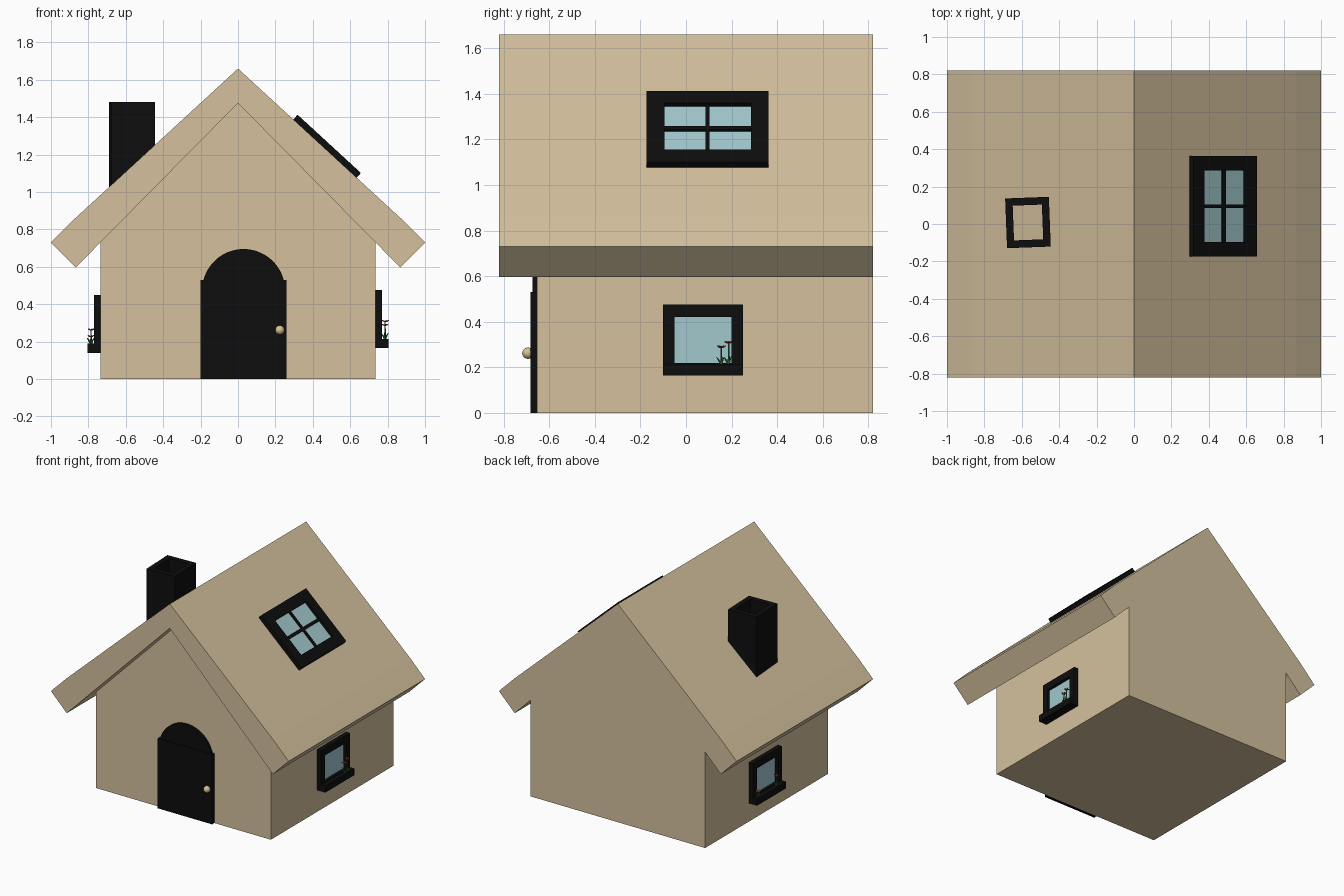
import bpy, bmesh, math
from mathutils import Matrix, Vector

if "Cube" in bpy.data.objects:
    bpy.data.objects.remove(bpy.data.objects["Cube"])


def material(name, rgb):
    m = bpy.data.materials.new(name)
    m.diffuse_color = (*rgb, 1)
    m.use_nodes = True
    m.node_tree.nodes["Principled BSDF"].inputs["Base Color"].default_value = m.diffuse_color
    return m


TAN = material("tan", (0.66, 0.53, 0.34))
BLACK = material("black", (0.004, 0.004, 0.004))
GLASS = material("glass", (0.36, 0.58, 0.61))
GREEN = material("green", (0.03, 0.2, 0.05))
RED = material("red", (0.4, 0.05, 0.05))
ORANGE = material("orange", (0.6, 0.15, 0.04))
KNOB = material("knob", (0.66, 0.53, 0.3))


def finish(name, bm, mat, matrix=Matrix()):
    bmesh.ops.recalc_face_normals(bm, faces=bm.faces)
    me = bpy.data.meshes.new(name)
    bm.to_mesh(me)
    bm.free()
    me.materials.append(mat)
    ob = bpy.data.objects.new(name, me)
    ob.matrix_world = matrix
    bpy.context.collection.objects.link(ob)
    return ob


def boxes(name, spans, mat, matrix=Matrix()):
    """One object from several boxes given as (low corner, high corner)."""
    bm = bmesh.new()
    for lo, hi in spans:
        lo, hi = Vector(lo), Vector(hi)
        bmesh.ops.create_cube(bm, size=1, matrix=Matrix.Translation((lo + hi) / 2)
                              @ Matrix.Diagonal((*(hi - lo), 1)))
    return finish(name, bm, mat, matrix)


def extrude_y(name, profile, y0, y1, mat):
    """Extrude an (x, z) outline along y."""
    bm = bmesh.new()
    face = bm.faces.new([bm.verts.new((x, y0, z)) for x, z in profile])
    ext = bmesh.ops.extrude_face_region(bm, geom=[face])["geom"]
    bmesh.ops.translate(bm, vec=(0, y1 - y0, 0),
                        verts=[v for v in ext if isinstance(v, bmesh.types.BMVert)])
    return finish(name, bm, mat)


def axes(u, v, n, origin):
    return Matrix.Translation(origin) @ Matrix((u, v, n)).transposed().to_4x4()


def frame(w, h, iw, ih, depth):
    """Four bars around an opening, centred; w, h, iw, ih are half sizes."""
    return [((-w, ih, 0), (w, h, depth)), ((-w, -h, 0), (w, -ih, depth)),
            ((-w, -ih, 0), (-iw, ih, depth)), ((iw, -ih, 0), (w, ih, depth))]


def flower(name, base, height, mat):
    bm = bmesh.new()
    bmesh.ops.create_cone(bm, cap_ends=True, segments=6, radius1=0.004, radius2=0.003,
                          depth=height, matrix=Matrix.Translation((0, 0, height / 2)))
    for a in (0.6, 2.9, 4.8):
        bmesh.ops.create_cone(bm, cap_ends=True, segments=4, radius1=0.006, radius2=0.001, depth=0.035,
                              matrix=Matrix.Rotation(a, 4, 'Z') @ Matrix.Rotation(0.6, 4, 'Y')
                              @ Matrix.Translation((0, 0, 0.02)))
    finish(name + "_stem", bm, GREEN, Matrix.Translation(base))
    bm = bmesh.new()
    for i in range(5):
        bmesh.ops.create_icosphere(bm, subdivisions=1, radius=1,
                                   matrix=Matrix.Rotation(i * math.tau / 5, 4, 'Z')
                                   @ Matrix.Translation((0.011, 0, height))
                                   @ Matrix.Rotation(-0.4, 4, 'Y')
                                   @ Matrix.Diagonal((0.011, 0.006, 0.004, 1)))
    finish(name + "_petals", bm, mat, Matrix.Translation(base))


# House body and roof
half = [(0.735, 0), (0.735, 0.737)]
extrude_y("walls", half + [(0, 1.475)] + [(-x, z) for x, z in reversed(half)], -0.655, 0.82, TAN)
eave = [(0.87, 0.86), (1.0, 0.73), (0.867, 0.597)]
extrude_y("roof", [(0, 1.66)] + eave + [(0, 1.475)] + [(-x, z) for x, z in reversed(eave)],
          -0.82, 0.82, TAN)

# Door with round top and knob
boxes("door", [((-0.2, -0.682, 0), (0.26, -0.655, 0.53))], BLACK)
arc = [(0.03 + 0.222 * math.cos(t), 0.473 + 0.222 * math.sin(t))
       for t in [math.radians(15 + 150 * i / 28) for i in range(29)]]
extrude_y("door_arch", arc, -0.674, -0.655, BLACK)
bm = bmesh.new()
bmesh.ops.create_uvsphere(bm, u_segments=20, v_segments=12, radius=0.025)
knob = finish("door_knob", bm, KNOB, Matrix.Translation((0.224, -0.694, 0.262)))
for p in knob.data.polygons:
    p.use_smooth = True

# Hollow chimney, turned slightly
boxes("chimney", [((a[0], a[1], 0.98), (b[0], b[1], 1.482))
                  for a, b in frame(0.117, 0.133, 0.078, 0.093, 1)],
      BLACK, Matrix.Translation((-0.567, 0.008, 0)) @ Matrix.Rotation(math.radians(2.2), 4, 'Z'))

# Skylight on the right slope
ang = math.atan2(0.80, 0.87)
c, s = math.cos(ang), math.sin(ang)
sky = axes((0, 1, 0), (-c, 0, s), (s, 0, c), (0.465, 0.095, 1.66 - 0.465 * 0.8 / 0.87))
boxes("skylight_frame", frame(0.268, 0.23, 0.19, 0.15, 0.034), BLACK, sky)
boxes("skylight_bars", [((-0.19, -0.011, 0), (0.19, 0.011, 0.026)),
                        ((-0.009, -0.15, 0), (0.009, 0.15, 0.026))], BLACK, sky)
boxes("skylight_glass", [((-0.19, -0.15, 0), (0.19, 0.15, 0.015))], GLASS, sky)

# Side windows with sills
for side, sx, y, z in (("right", 1, 0.075, 0.32), ("left", -1, 0.12, 0.295)):
    m = axes((0, sx, 0), (0, 0, 1), (sx, 0, 0), (sx * 0.735, y, z))
    boxes(side + "_window_frame", frame(0.175, 0.155, 0.125, 0.1, 0.034), BLACK, m)
    boxes(side + "_window_sill", [((-0.175, -0.155, 0.034), (0.175, -0.105, 0.07))], BLACK, m)
    boxes(side + "_window_glass", [((-0.125, -0.1, 0), (0.125, 0.1, 0.012))], GLASS, m)

# Flowers on the sills
flower("right_flower_1", (0.785, 0.155, 0.215), 0.075, RED)
flower("right_flower_2", (0.787, 0.187, 0.215), 0.095, RED)
flower("left_flower_1", (-0.787, 0.255, 0.19), 0.04, ORANGE)
flower("left_flower_2", (-0.785, 0.035, 0.19), 0.075, RED)
